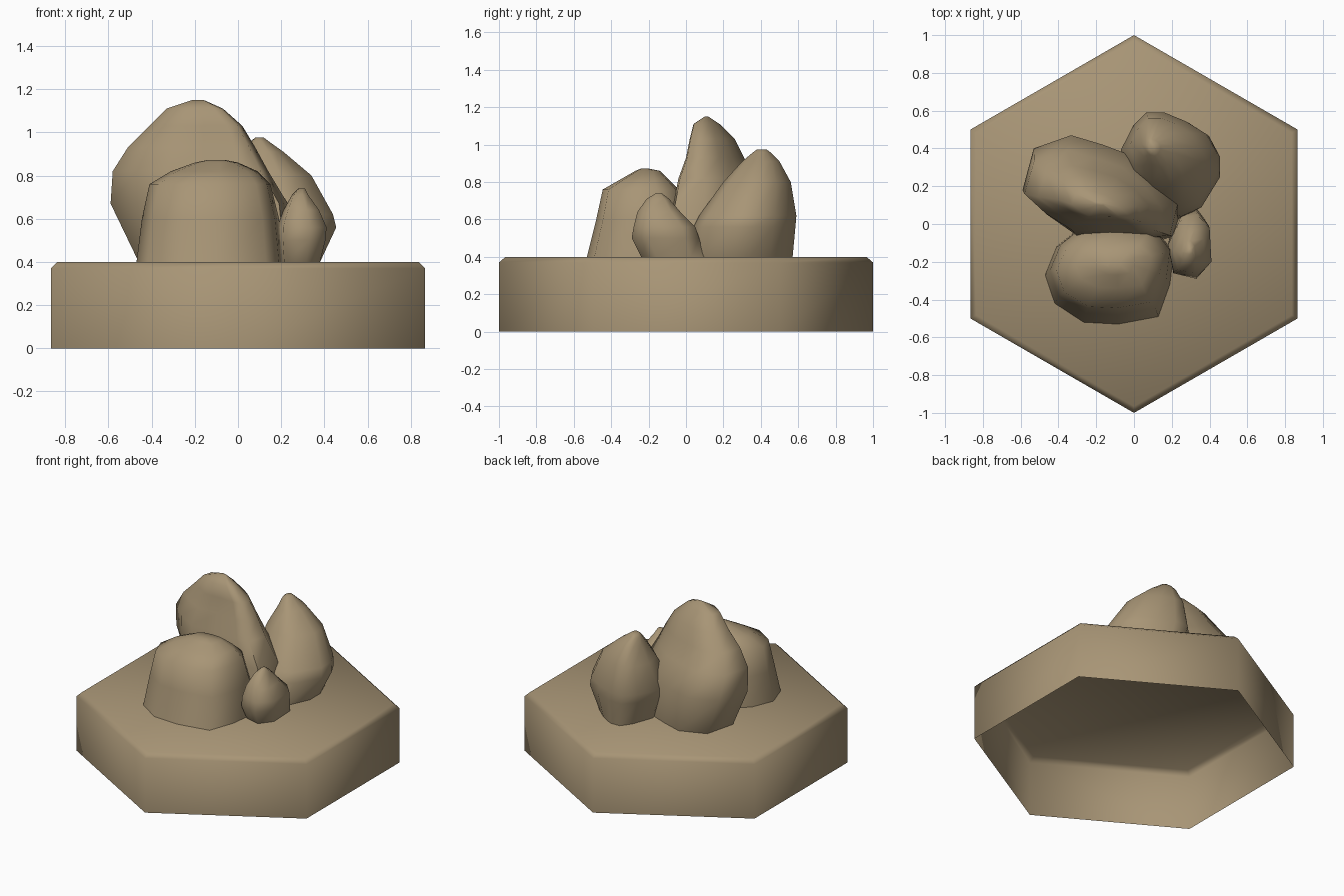
import bpy, bmesh, math

if "Cube" in bpy.data.objects:
    bpy.data.objects.remove(bpy.data.objects["Cube"])

stone = bpy.data.materials.new("tan_stone")
stone.use_nodes = True
stone_colour = (0.39, 0.30, 0.18, 1)
stone.diffuse_color = stone_colour
stone.node_tree.nodes["Principled BSDF"].inputs["Base Color"].default_value = stone_colour


def loft(name, rings, smooth_angle):
    """Skin a stack of rings, close the top and leave the underside open."""
    bm = bmesh.new()
    rows = [[bm.verts.new(point) for point in ring] for ring in rings]
    for low, high in zip(rows, rows[1:]):
        for i in range(len(low)):
            j = (i + 1) % len(low)
            bm.faces.new((low[i], low[j], high[j], high[i]))
    bm.faces.new(rows[-1])
    mesh = bpy.data.meshes.new(name)
    bm.to_mesh(mesh)
    bm.free()
    mesh.materials.append(stone)
    obj = bpy.data.objects.new(name, mesh)
    bpy.context.collection.objects.link(obj)
    bpy.ops.object.select_all(action='DESELECT')
    obj.select_set(True)
    bpy.context.view_layer.objects.active = obj
    bpy.ops.object.shade_smooth_by_angle(angle=math.radians(smooth_angle))
    return obj


def hexagon(radius, z):
    corners = [math.radians(30 + 60 * i) for i in range(6)]
    return [(radius * math.cos(a), radius * math.sin(a), z) for a in corners]


def rock(name, outline, layers):
    """Fit a plan outline into the extents (z, x0, x1, y0, y1) of each layer."""
    xs, ys = zip(*outline)
    left, front = min(xs), min(ys)
    width, depth = max(xs) - left, max(ys) - front
    rings = []
    for z, x0, x1, y0, y1 in layers:
        rings.append([(x0 + (x1 - x0) * (x - left) / width,
                       y0 + (y1 - y0) * (y - front) / depth, z)
                      for x, y in outline])
    return loft(name, rings, 65)


# Hollow hexagonal base with a chamfered top edge
loft("hex_base", [hexagon(1, 0), hexagon(1, .37), hexagon(.965, .4)], 70)

# Tall slanting boulder at the back left
rock("tall_boulder",
     [(-.59, .18), (-.46, .05), (-.3, -.06), (-.1, -.06), (.1, -.07), (.2, -.06),
      (.24, .1), (.14, .24), (0, .36), (-.16, .42), (-.33, .47), (-.53, .4)],
     [(.4, -.46, .25, -.08, .42),
      (.67, -.59, .23, -.07, .47),
      (.82, -.58, .14, -.04, .39),
      (.93, -.51, .08, 0, .31),
      (1.03, -.41, .02, .02, .26),
      (1.11, -.33, -.07, .04, .18),
      (1.15, -.21, -.16, .1, .12)])

# Broad rounded boulder at the front
rock("front_boulder",
     [(-.47, -.27), (-.42, -.42), (-.27, -.52), (-.09, -.53), (.12, -.49),
      (.18, -.32), (.2, -.15), (.1, -.02), (-.1, 0), (-.3, -.03), (-.41, -.12)],
     [(.4, -.47, .21, -.53, 0),
      (.6, -.445, .19, -.48, 0),
      (.76, -.41, .15, -.445, -.04),
      (.82, -.31, .09, -.34, -.1),
      (.86, -.2, 0, -.27, -.14),
      (.872, -.14, -.06, -.24, -.2)])

# Pointed boulder at the back right
rock("back_boulder",
     [(-.07, .38), (-.03, .2), (.1, .08), (.25, .04), (.36, .09), (.46, .25),
      (.46, .36), (.4, .47), (.29, .54), (.17, .59), (.07, .59), (0, .52)],
     [(.4, 0, .38, .02, .57),
      (.56, -.06, .455, .04, .585),
      (.62, -.07, .44, .07, .59),
      (.8, -.02, .34, .2, .56),
      (.91, .04, .21, .3, .5),
      (.96, .06, .14, .36, .45),
      (.975, .08, .12, .38, .43)])

# Small pebble at the right of the front boulder
rock("small_rock",
     [(.17, -.1), (.2, -.26), (.33, -.29), (.41, -.2), (.4, 0), (.33, .08), (.25, .06)],
     [(.4, .19, .38, -.24, .1),
      (.5, .18, .405, -.29, .07),
      (.56, .18, .41, -.28, .05),
      (.64, .21, .375, -.26, -.03),
      (.71, .25, .325, -.21, -.09),
      (.74, .28, .31, -.16, -.13)])
